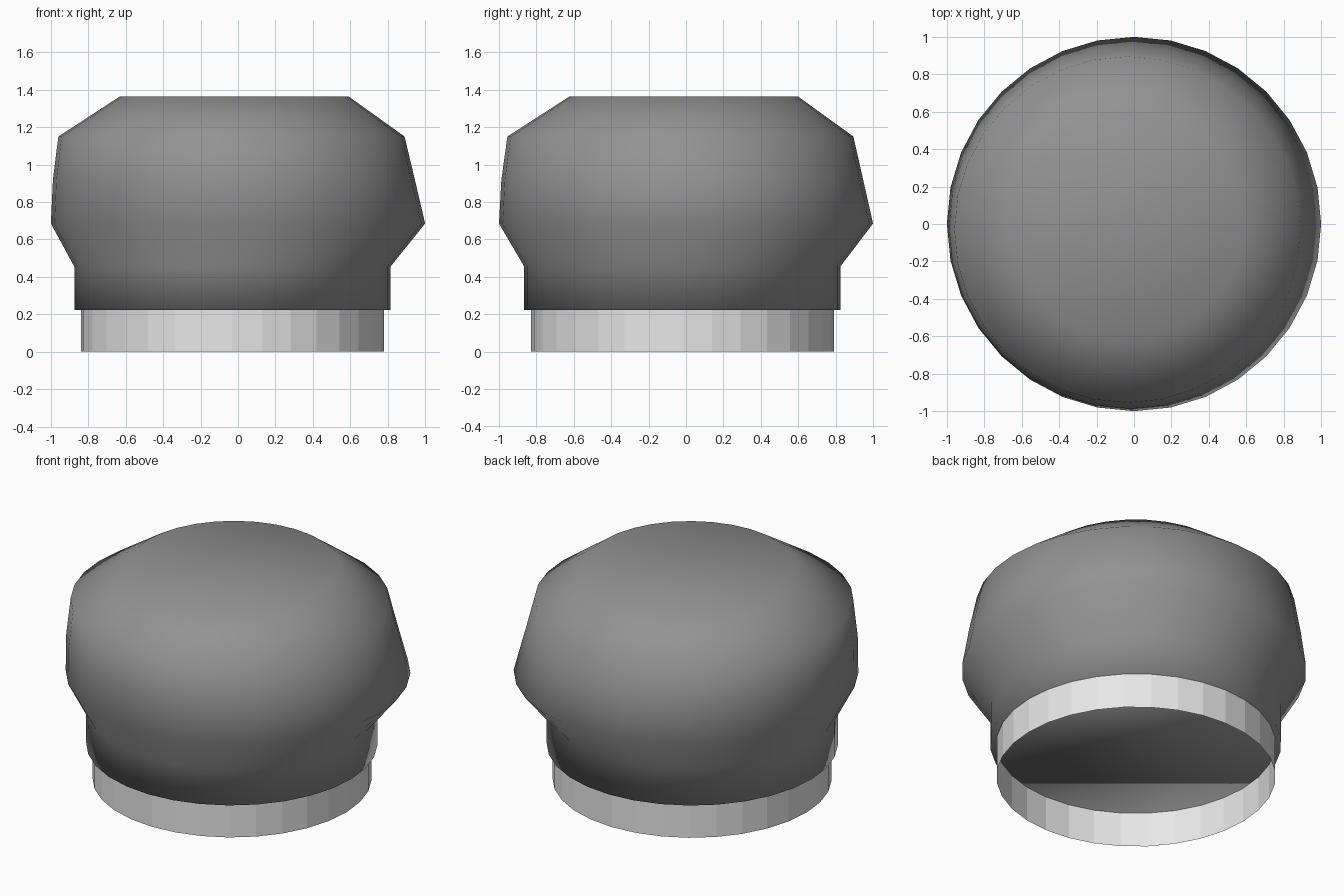
import bpy, bmesh, math

cube = bpy.data.objects.get("Cube")
if cube:
    bpy.data.objects.remove(cube, do_unlink=True)

SIDES = 32


def material(name, value):
    mat = bpy.data.materials.new(name)
    mat.use_nodes = True
    colour = (value, value, value, 1)
    mat.diffuse_color = colour
    mat.node_tree.nodes["Principled BSDF"].inputs["Base Color"].default_value = colour
    return mat


def ringed_body(name, rings, mat, capped, smooth):
    """Skin a stack of circles given as (centre x, centre y, z, radius)."""
    bm = bmesh.new()
    loops = []
    for cx, cy, z, r in rings:
        angles = [math.tau * i / SIDES for i in range(SIDES)]
        loops.append([bm.verts.new((cx + r * math.cos(a), cy + r * math.sin(a), z))
                      for a in angles])
    for low, high in zip(loops, loops[1:]):
        for i in range(SIDES):
            j = (i + 1) % SIDES
            bm.faces.new((low[i], low[j], high[j], high[i]))
    if capped:
        bm.faces.new(loops[0][::-1])
        bm.faces.new(loops[-1])
    for face in bm.faces:
        face.smooth = smooth
    mesh = bpy.data.meshes.new(name)
    bm.to_mesh(mesh)
    bm.free()
    mesh.materials.append(mat)
    obj = bpy.data.objects.new(name, mesh)
    bpy.context.collection.objects.link(obj)
    return obj


# Puffy closed crown, leaning slightly off centre
ringed_body("hat_crown", [
    (-0.03, -0.02, 0.222, 0.845),
    (-0.03, -0.02, 0.455, 0.845),
    (0, 0, 0.685, 1.0),
    (-0.022, -0.02, 0.92, 0.967),
    (-0.035, -0.03, 1.15, 0.925),
    (-0.02, -0.012, 1.365, 0.61),
], material("dark grey cloth", 0.29), capped=True, smooth=True)

# Thin open head band with flat facets
ringed_body("head_band", [
    (-0.03, -0.018, 0, 0.81),
    (-0.03, -0.018, 0.222, 0.81),
], material("pale grey band", 0.8), capped=False, smooth=False)
